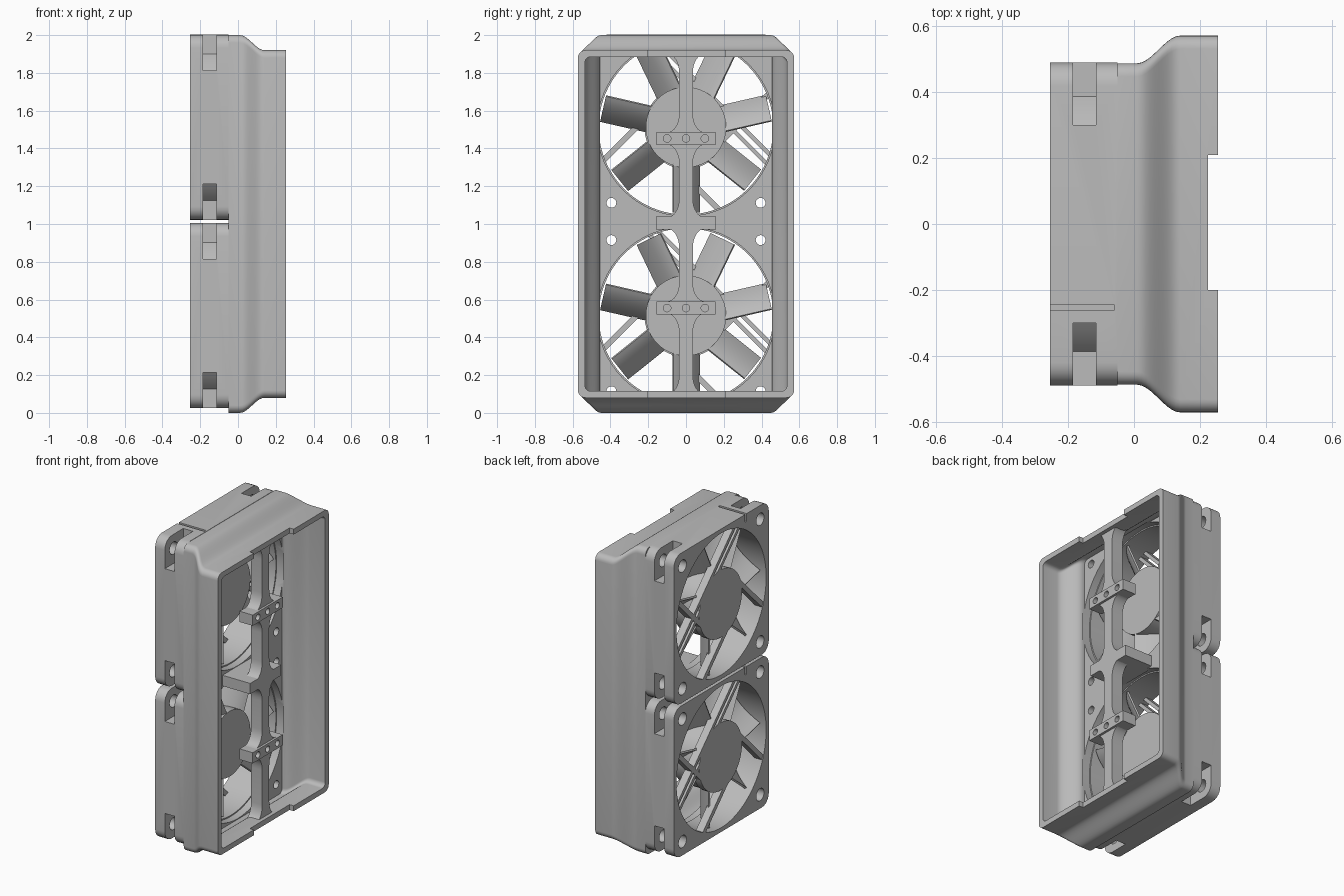
import bpy, bmesh
from math import sin, cos, pi, radians
from mathutils import Matrix, Vector

cube = bpy.data.objects.get("Cube")
if cube:
    bpy.data.objects.remove(cube)

grey = bpy.data.materials.new("mid_grey")
grey.use_nodes = True
COLOUR = (0.5, 0.5, 0.5, 1)
grey.diffuse_color = COLOUR
grey.node_tree.nodes["Principled BSDF"].inputs["Base Color"].default_value = COLOUR
FANS = {"lower": 0.515, "upper": 1.512}


def finish(name, bm):
    bmesh.ops.recalc_face_normals(bm, faces=bm.faces)
    mesh = bpy.data.meshes.new(name)
    bm.to_mesh(mesh)
    bm.free()
    ob = bpy.data.objects.new(name, mesh)
    bpy.context.collection.objects.link(ob)
    mesh.materials.append(grey)
    return ob


def select(ob):
    bpy.ops.object.select_all(action='DESELECT')
    ob.select_set(True)
    bpy.context.view_layer.objects.active = ob


def smooth(ob):
    select(ob)
    bpy.ops.object.shade_smooth_by_angle(angle=radians(32))


def loft(name, rings):
    """Closed solid through rings of (x, y, z) points."""
    bm = bmesh.new()
    loops = [[bm.verts.new(p) for p in ring] for ring in rings]
    n = len(loops[0])
    for a, b in zip(loops, loops[1:]):
        for i in range(n):
            bm.faces.new((a[i], a[(i + 1) % n], b[(i + 1) % n], b[i]))
    bm.faces.new(loops[0])
    bm.faces.new(loops[-1])
    return finish(name, bm)


def prism(name, outline, x0, x1):
    return loft(name, [[(x, y, z) for y, z in outline] for x in (x0, x1)])


def box(name, x0, x1, y0, y1, z0, z1):
    return prism(name, [(y0, z0), (y1, z0), (y1, z1), (y0, z1)], x0, x1)


def disc(name, y, z, r, x0, x1, n=64):
    pts = [(y + r * cos(2 * pi * i / n), z + r * sin(2 * pi * i / n)) for i in range(n)]
    return prism(name, pts, x0, x1)


def rounded(hy, hz, r, zc=0, n=6):
    """Rounded rectangle outline in y and z."""
    pts = []
    for q, (sy, sz) in enumerate([(1, 1), (-1, 1), (-1, -1), (1, -1)]):
        for i in range(n + 1):
            a = (q + i / n) * pi / 2
            pts.append((sy * (hy - r) + r * cos(a), zc + sz * (hz - r) + r * sin(a)))
    return pts


def cut(ob, cutters):
    for c in cutters:
        mod = ob.modifiers.new("cut", 'BOOLEAN')
        mod.operation, mod.solver, mod.object = 'DIFFERENCE', 'EXACT', c
        select(ob)
        bpy.ops.object.modifier_apply(modifier=mod.name)
        bpy.data.objects.remove(c)
    return ob


def flared(name, sections):
    return loft(name, [[(x, y, z) for y, z in rounded(hy, hz, r, 1.0)]
                       for x, hy, hz, r in sections])


# Shroud: flares outward in width and inward in height
def ease(t):
    return t * t * (3 - 2 * t)


steps = [i / 10 for i in range(11)]
outer = [(-0.05, 0.488, 1.0, 0.04)]
outer += [(0.01 + 0.13 * t, 0.488 + 0.084 * ease(t), 1 - 0.08 * ease(t), 0.04) for t in steps]
outer += [(0.255, 0.572, 0.92, 0.04)]
inner = [(0.0, 0.455, 0.96, 0.03)]
inner += [(0.015 + 0.13 * t, 0.455 + 0.08 * ease(t), 0.96 - 0.075 * ease(t), 0.03) for t in steps]
inner += [(0.3, 0.535, 0.885, 0.03)]
shroud = flared("shroud", outer)
holes = [flared("cavity", inner)]
for zc in FANS.values():
    holes.append(disc("fan_opening", 0, zc, 0.47, -0.1, 0.01))
    for sy in (-1, 1):
        for sz in (-1, 1):
            holes.append(disc("screw", sy * 0.395, zc + sz * 0.4, 0.026, -0.1, 0.01, 20))
holes += [box("rim_notch", 0.225, 0.3, -0.2, 0.21, a, a + 0.3) for a in (-0.1, 1.8)]
smooth(cut(shroud, holes))

# Central spine with flared ends, in four mirrored spans
X0, X1 = 0.12, 0.2


def span(name, z0, z1, wide0, wide1):
    side = []
    for z, w, d in ((z0, wide0, 1), (z1, wide1, -1)):
        arc = [(w - (w - 0.036) * sin(a), z + d * 0.1 * (1 - cos(a)))
               for a in [i * pi / 16 for i in range(9)]]
        side += arc if d > 0 else arc[::-1]
    smooth(prism(name, side + [(-y, z) for y, z in reversed(side)], X0, X1))


span("spine_bottom", 0.1, 0.525, 0.1, 0.1)
span("spine_lower", 0.59, 0.975, 0.1, 0.1)
span("spine_upper", 1.035, 1.42, 0.1, 0.1)
span("spine_top", 1.485, 1.9, 0.1, 0.1)
box("middle_bridge", -0.02, X1, -0.16, 0.16, 0.97, 1.04)
for label, zc in (("lower", 0.555), ("upper", 1.453)):
    bar = box(label + "_crossbar", X0, X1 + 0.015, -0.155, 0.155, zc - 0.035, zc + 0.035)
    smooth(cut(bar, [disc("hole", y, zc, 0.02, 0, 0.3, 20) for y in (-0.1, 0, 0.1)]))


def blade(name, zc, angle):
    """Curved pitched vane with constant chord."""
    bm = bmesh.new()
    rows = []
    for r in (0.19, 0.28, 0.37, 0.45):
        row = []
        for i in range(9):
            s = i / 4 - 1
            x = -0.14 - 0.075 * s + 0.02 * (1 - s * s)
            p = Matrix.Rotation(angle, 3, 'X') @ Vector((x, r, 0.068 * s))
            row.append(bm.verts.new(p + Vector((0, 0, zc))))
        rows.append(row)
    for a, b in zip(rows, rows[1:]):
        for i in range(8):
            bm.faces.new((a[i], a[i + 1], b[i + 1], b[i]))
    ob = finish(name, bm)
    mod = ob.modifiers.new("thickness", 'SOLIDIFY')
    mod.thickness, mod.offset = 0.012, 0
    select(ob)
    bpy.ops.object.modifier_apply(modifier=mod.name)
    smooth(ob)


def strut(name, zc, turn, length, offset, width):
    """Bar running tangent to the motor, turned about the fan axis."""
    pts = [(-0.44, offset), (-0.44 + length, offset),
           (-0.44 + length, offset + width), (-0.44, offset + width)]
    rot = Matrix.Rotation(turn, 2)
    out = [rot @ Vector(p) for p in pts]
    prism(name, [(p.x, p.y + zc) for p in out], -0.25, -0.2)


for label, zc in FANS.items():
    # Square frame with round duct, corner slots and screw holes
    frame = prism(label + "_frame", rounded(0.49, 0.49, 0.07, zc), -0.255, -0.05)
    cutters = [disc("duct", 0, zc, 0.462, -0.4, 0.1, 96)]
    for sy in (-1, 1):
        for sz in (-1, 1):
            ys, zs = sorted((sy * 0.3, sy * 0.6)), sorted((zc + sz * 0.3, zc + sz * 0.6))
            slot = box("slot", -0.185, -0.115, *ys, *zs)
            cutters.append(cut(slot, [disc("wall", 0, zc, 0.49, -0.4, 0.1, 96)]))
            cutters.append(disc("screw", sy * 0.4, zc + sz * 0.4, 0.04, -0.4, 0.1, 24))
    # Cable slit in the top edge
    cutters.append(box("slit", -0.3, -0.06, -0.262, -0.245, zc + 0.44, zc + 0.6))
    smooth(cut(frame, cutters))

    # Rotor and motor mount
    smooth(disc(label + "_hub", 0, zc, 0.213, -0.2, -0.06))
    smooth(disc(label + "_motor_plate", 0, zc, 0.22, -0.25, -0.205))
    for i in range(7):
        blade(f"{label}_blade_{i + 1}", zc, -pi / 2 + i * 2 * pi / 7)

    # Tangent struts, one of them a full-length twin-rail cable guide
    for i in range(3):
        strut(f"{label}_strut_{i + 1}", zc, pi / 4 + i * pi / 2, 0.44, 0.17, 0.03)
    for i, off in enumerate((0.155, 0.2)):
        strut(f"{label}_cable_rail_{i + 1}", zc, -pi / 4, 0.88, off, 0.022)
